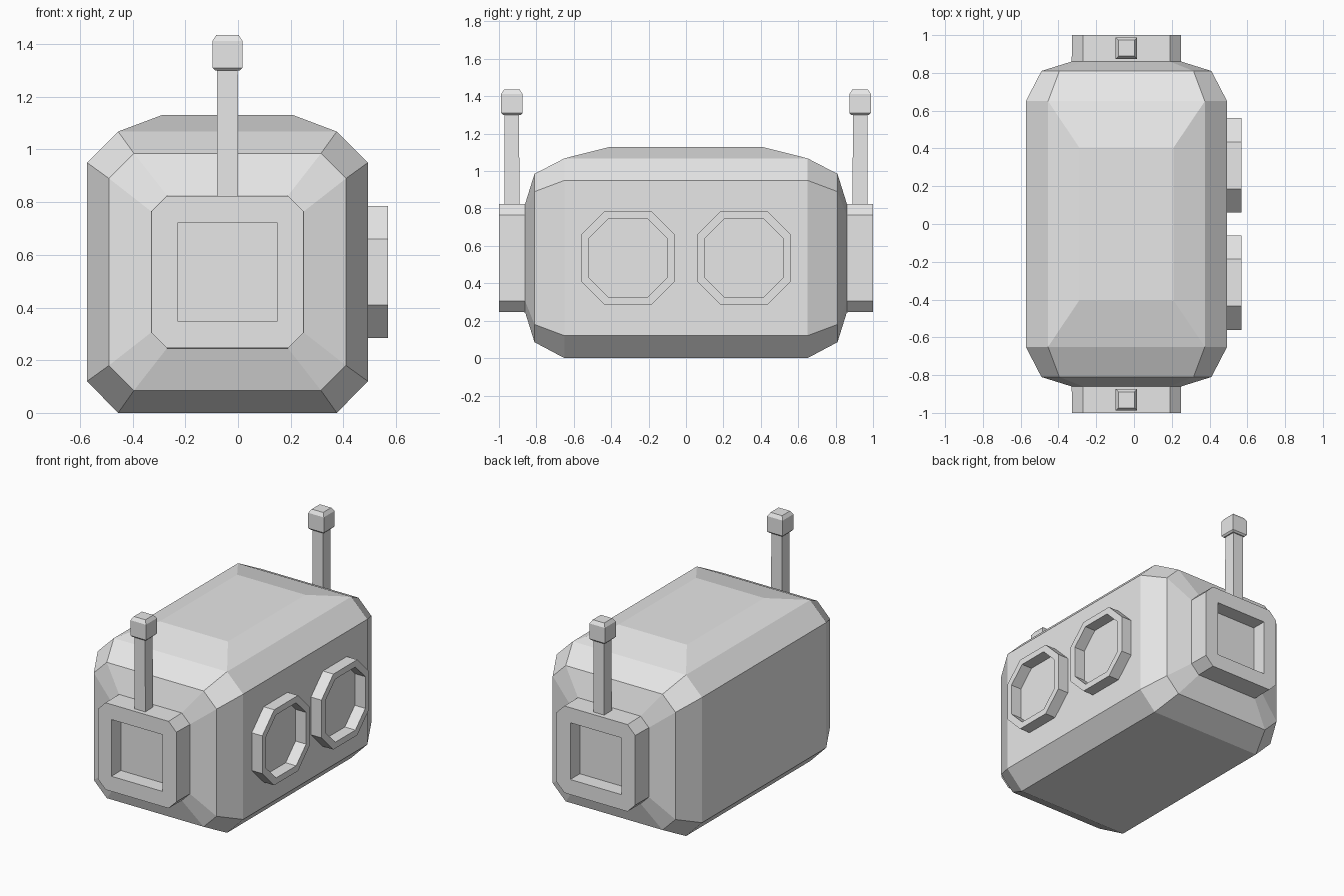
import bpy, bmesh
from mathutils import Vector

if "Cube" in bpy.data.objects:
    bpy.data.objects.remove(bpy.data.objects["Cube"])

CX, CZ = -0.04, 0.535   # centre line of the body

grey = bpy.data.materials.new("light grey")
grey.diffuse_color = (0.8, 0.8, 0.8, 1)
grey.use_nodes = True
grey.node_tree.nodes["Principled BSDF"].inputs["Base Color"].default_value = grey.diffuse_color


def octagon(half, cham):
    """Square outline with cut corners, as 8 (u, v) points."""
    k = half - cham
    return [(-k, -half), (k, -half), (half, -k), (half, k),
            (k, half), (-k, half), (-half, k), (-half, -k)]


def loft(rings, closed=False):
    """Skin a list of equal-length rings, capped or joined end to start."""
    bm = bmesh.new()
    vs = [[bm.verts.new(p) for p in r] for r in rings]
    n = len(vs[0])
    pairs = list(zip(vs, vs[1:]))
    if closed:
        pairs.append((vs[-1], vs[0]))
    else:
        bm.faces.new(vs[0])
        bm.faces.new(vs[-1])
    for a, b in pairs:
        for i in range(n):
            j = (i + 1) % n
            bm.faces.new((a[i], a[j], b[j], b[i]))
    bmesh.ops.remove_doubles(bm, verts=bm.verts, dist=1e-4)
    bmesh.ops.recalc_face_normals(bm, faces=bm.faces)
    return bm


def finish(bm, name):
    me = bpy.data.meshes.new(name)
    bm.to_mesh(me)
    bm.free()
    me.materials.append(grey)
    ob = bpy.data.objects.new(name, me)
    bpy.context.collection.objects.link(ob)


def along_y(y, half, cham, x=CX, z=CZ):
    return [Vector((x + u, y, z + v)) for u, v in octagon(half, cham)]


def along_x(x, half, cham, y):
    return [Vector((x, y + u, CZ + v)) for u, v in octagon(half, cham)]


def square_z(z, half, y):
    return [Vector((CX + sx * half, y + sy * half, z))
            for sx, sy in ((-1, -1), (1, -1), (1, 1), (-1, 1))]


# Body: chamfered box lofted along y, with a raised sloping roof panel
profile = [(0.86, 0.29, 0.06), (0.81, 0.45, 0.095), (0.65, 0.533, 0.118)]
rings = [along_y(-y, h, c) for y, h, c in profile]
rings += [along_y(y, h, c) for y, h, c in reversed(profile)]
body = loft(rings)
body.normal_update()
top = max(body.faces, key=lambda f: f.calc_center_median().z)
raised = bmesh.ops.extrude_discrete_faces(body, faces=[top])["faces"][0]
for v in raised.verts:
    v.co = (CX + (0.25 if v.co.x > CX else -0.25),
            0.405 if v.co.y > 0 else -0.405, 1.13)
for v in body.verts:
    if v.co.z < 0.01:
        v.co.z = 0
body.normal_update()
finish(body, "body")

for s, side in ((-1, "front"), (1, "back")):
    # End port: octagonal block with a square recess
    finish(loft([along_y(s * 0.855, 0.29, 0.06), along_y(s * 1.0, 0.288, 0.057),
                 along_y(s * 1.0, 0.188, 0), along_y(s * 0.9, 0.188, 0)]),
           side + "_port")
    # Antenna rod and its bevelled tip
    y = s * 0.931
    finish(loft([square_z(0.8, 0.04, y), square_z(1.31, 0.039, y)]),
           side + "_antenna_rod")
    finish(loft([square_z(1.30, 0.047, y), square_z(1.31, 0.057, y),
                 square_z(1.412, 0.057, y), square_z(1.435, 0.042, y)]),
           side + "_antenna_tip")
    # Round window frame on the right side
    y = s * 0.31
    finish(loft([along_x(0.48, 0.25, 0.125, y), along_x(0.57, 0.25, 0.125, y),
                 along_x(0.57, 0.209, 0.104, y), along_x(0.48, 0.209, 0.104, y)],
                closed=True), side + "_window_frame")
